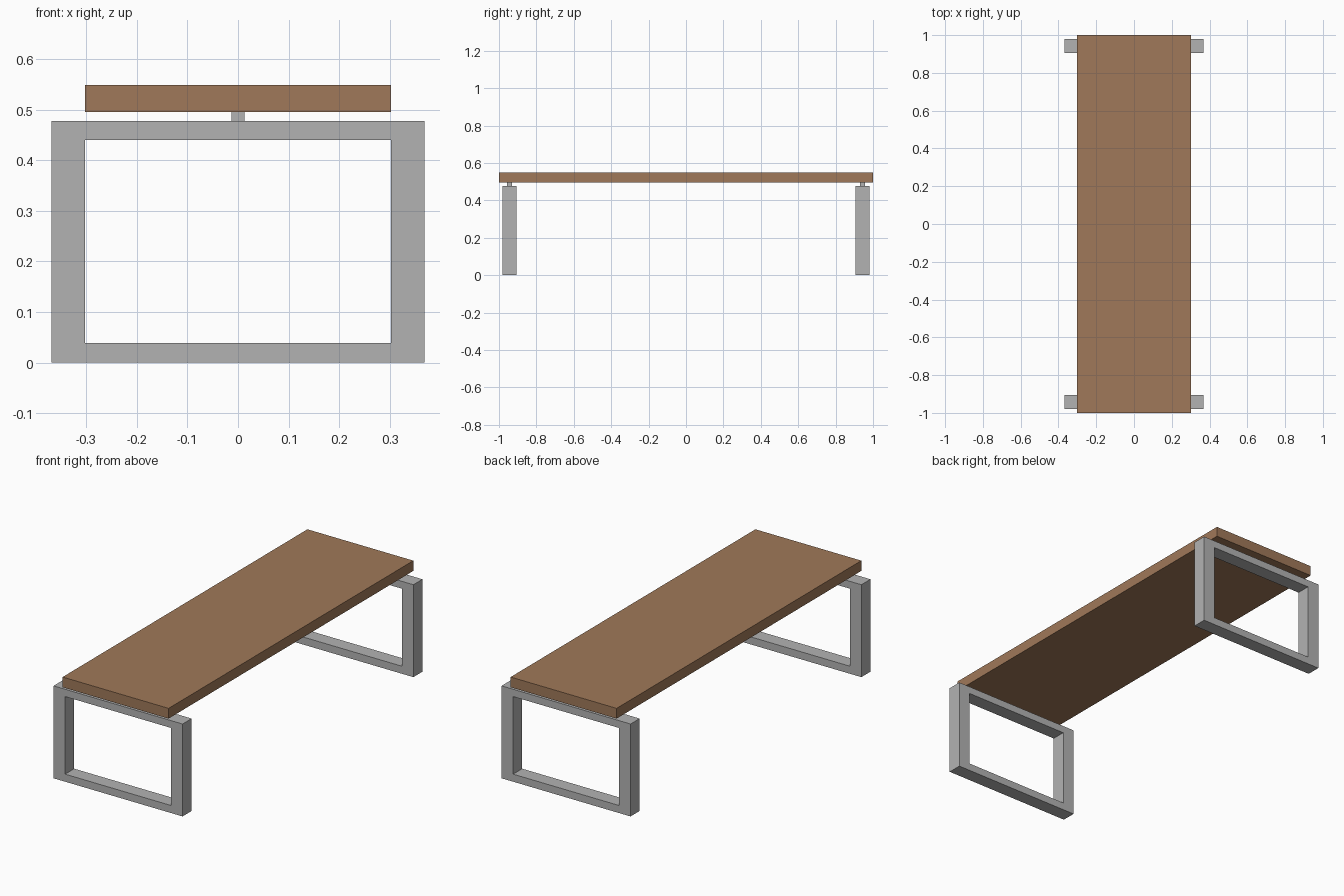
import bpy, bmesh

if "Cube" in bpy.data.objects:
    bpy.data.objects.remove(bpy.data.objects["Cube"])


def material(name, rgb):
    m = bpy.data.materials.new(name)
    m.diffuse_color = (*rgb, 1.0)
    m.use_nodes = True
    m.node_tree.nodes["Principled BSDF"].inputs["Base Color"].default_value = m.diffuse_color
    return m


wood = material("brown_wood", (0.35, 0.19, 0.10))
metal = material("grey_metal", (0.45, 0.45, 0.45))


def add_object(name, bm, mat):
    bmesh.ops.recalc_face_normals(bm, faces=bm.faces[:])
    mesh = bpy.data.meshes.new(name)
    bm.to_mesh(mesh)
    bm.free()
    mesh.materials.append(mat)
    obj = bpy.data.objects.new(name, mesh)
    bpy.context.collection.objects.link(obj)
    return obj


def box(name, lo, hi, mat):
    bm = bmesh.new()
    bmesh.ops.create_cube(bm, size=1)
    for v in bm.verts:
        v.co = [l + (c + 0.5) * (h - l) for c, l, h in zip(v.co, lo, hi)]
    return add_object(name, bm, mat)


def frame(name, y0, y1, mat):
    """Rectangular ring in the xz plane, extruded along y."""
    bm = bmesh.new()

    def ring(x, z0, z1):
        return [bm.verts.new((a, y0, b))
                for a, b in ((-x, z0), (x, z0), (x, z1), (-x, z1))]

    outer = ring(0.369, 0.0, 0.478)
    inner = ring(0.303, 0.039, 0.44)
    for i in range(4):
        j = (i + 1) % 4
        bm.faces.new((outer[i], outer[j], inner[j], inner[i]))
    out = bmesh.ops.extrude_face_region(bm, geom=bm.faces[:])
    for v in out["geom"]:
        if isinstance(v, bmesh.types.BMVert):
            v.co.y = y1
    return add_object(name, bm, mat)


# Wooden slab
box("table_top", (-0.303, -1.0, 0.496), (0.303, 1.0, 0.549), wood)

# Leg frames at both ends, each with a small spacer under the slab
for side, s in (("front", -1), ("back", 1)):
    yc = s * 0.943
    frame(side + "_leg_frame", yc - 0.037, yc + 0.037, metal)
    box(side + "_spacer", (-0.013, yc - 0.013, 0.478),
        (0.013, yc + 0.013, 0.496), metal)
